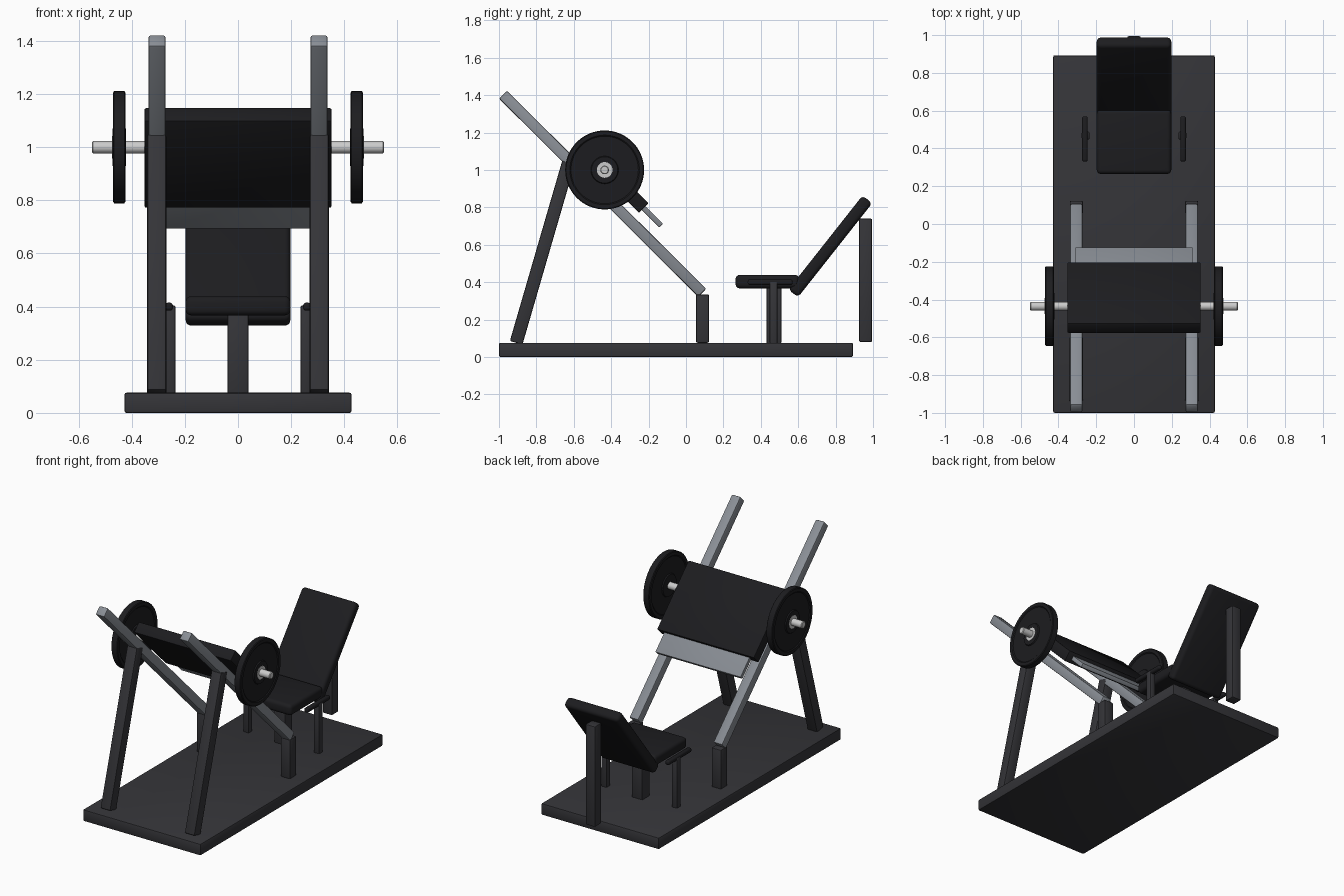
import bpy, bmesh, math
from mathutils import Matrix, Vector

if "Cube" in bpy.data.objects:
    bpy.data.objects.remove(bpy.data.objects["Cube"])


def mat(name, r, g, b):
    m = bpy.data.materials.new(name)
    m.diffuse_color = (r, g, b, 1)
    m.use_nodes = True
    m.node_tree.nodes["Principled BSDF"].inputs["Base Color"].default_value = m.diffuse_color
    return m


FRAME = mat("dark_frame", 0.035, 0.035, 0.04)
PAD = mat("black_pad", 0.012, 0.012, 0.014)
STEEL = mat("grey_steel", 0.25, 0.27, 0.30)
CHROME = mat("chrome", 0.62, 0.62, 0.62)


def finish(name, bm, material):
    bmesh.ops.recalc_face_normals(bm, faces=bm.faces)
    me = bpy.data.meshes.new(name)
    bm.to_mesh(me)
    bm.free()
    me.materials.append(material)
    ob = bpy.data.objects.new(name, me)
    bpy.context.collection.objects.link(ob)
    bpy.context.view_layer.objects.active = ob
    ob.select_set(True)
    bpy.ops.object.shade_smooth_by_angle(angle=math.radians(35))
    ob.select_set(False)
    return ob


def beam(name, x, width, p, q, thick, material, bevel=0.008, segs=2):
    """Box running from p to q in the y-z plane, centred on x."""
    p, q = Vector((x, *p)), Vector((x, *q))
    d = q - p
    rot = Matrix.Rotation(math.atan2(d.z, d.y), 4, 'X')
    bm = bmesh.new()
    bmesh.ops.create_cube(bm, size=1, matrix=Matrix.Translation((p + q) / 2) @ rot
                          @ Matrix.Diagonal((width, d.length, thick, 1)))
    bmesh.ops.bevel(bm, geom=bm.edges[:], offset=bevel, segments=segs,
                    profile=0.5, affect='EDGES')
    return finish(name, bm, material)


def lathe(name, profile, y, z, material, steps=64):
    """Spin (x, radius) points around the x axis through (y, z)."""
    bm = bmesh.new()
    vs = [bm.verts.new((x, y + r, z)) for x, r in profile]
    es = [bm.edges.new(e) for e in zip(vs, vs[1:])]
    bmesh.ops.spin(bm, geom=vs + es, cent=(0, y, z), axis=(1, 0, 0),
                   angle=math.tau, steps=steps)
    bmesh.ops.remove_doubles(bm, verts=bm.verts[:], dist=1e-5)
    return finish(name, bm, material)


# Base and central supports
beam("base", 0, 0.855, (-1.0, 0.038), (0.893, 0.038), 0.076, FRAME)
beam("seat_post", 0, 0.08, (0.47, 0.07), (0.47, 0.38), 0.08, FRAME)
beam("backrest_post", 0, 0.07, (0.96, 0.08), (0.96, 0.74), 0.07, FRAME)

# Seat and backrest pads
beam("seat", 0, 0.395, (0.265, 0.403), (0.605, 0.403), 0.072, PAD, 0.022, 4)
beam("backrest", 0, 0.395, (0.573, 0.340), (0.970, 0.843), 0.066, PAD, 0.022, 4)

# Foot plate and its carriage
beam("footplate", 0, 0.705, (-0.553, 1.124), (-0.226, 0.796), 0.072, PAD, 0.006)
beam("carriage", 0, 0.62, (-0.53, 1.10), (-0.133, 0.703), 0.028, STEEL, 0.003)

AY, AZ = -0.435, 1.0
for side, s in (("left", -1), ("right", 1)):
    # Frame uprights and sled rails
    beam(f"rear_leg_{side}", s * 0.306, 0.072, (-0.908, 0.076), (-0.628, 1.04), 0.07, FRAME)
    beam(f"rail_{side}", s * 0.305, 0.065, (-0.978, 1.402), (0.087, 0.343), 0.06, STEEL)
    beam(f"front_post_{side}", s * 0.305, 0.07, (0.088, 0.076), (0.088, 0.335), 0.07, FRAME)
    # Seat side handles
    beam(f"handle_post_{side}", s * 0.256, 0.042, (0.468, 0.07), (0.468, 0.405), 0.042, FRAME)
    lathe_r = 0.015
    beam(f"handle_{side}", s * 0.26, 0.03, (0.33, 0.40), (0.57, 0.40), 0.03, PAD, 0.011, 3)
    # Axle stub, weight disc and collar
    lathe(f"axle_{side}", [(s * 0.30, 0), (s * 0.30, 0.023), (s * 0.546, 0.023),
                           (s * 0.55, 0.019), (s * 0.55, 0)], AY, AZ, CHROME, 32)
    half = [(0.022, 0.02), (0.025, 0.024), (0.025, 0.07), (0.018, 0.074), (0.018, 0.18),
            (0.023, 0.186), (0.023, 0.206), (0.019, 0.211)]
    prof = half + [(-a, r) for a, r in reversed(half)]
    lathe(f"weight_disc_{side}", [(s * 0.447 + a, r) for a, r in prof], AY, AZ, PAD)
    lathe(f"collar_{side}", [(s * 0.43, 0.02), (s * 0.43, 0.042), (s * 0.474, 0.042),
                             (s * 0.474, 0.02)], AY, AZ, CHROME, 32)
